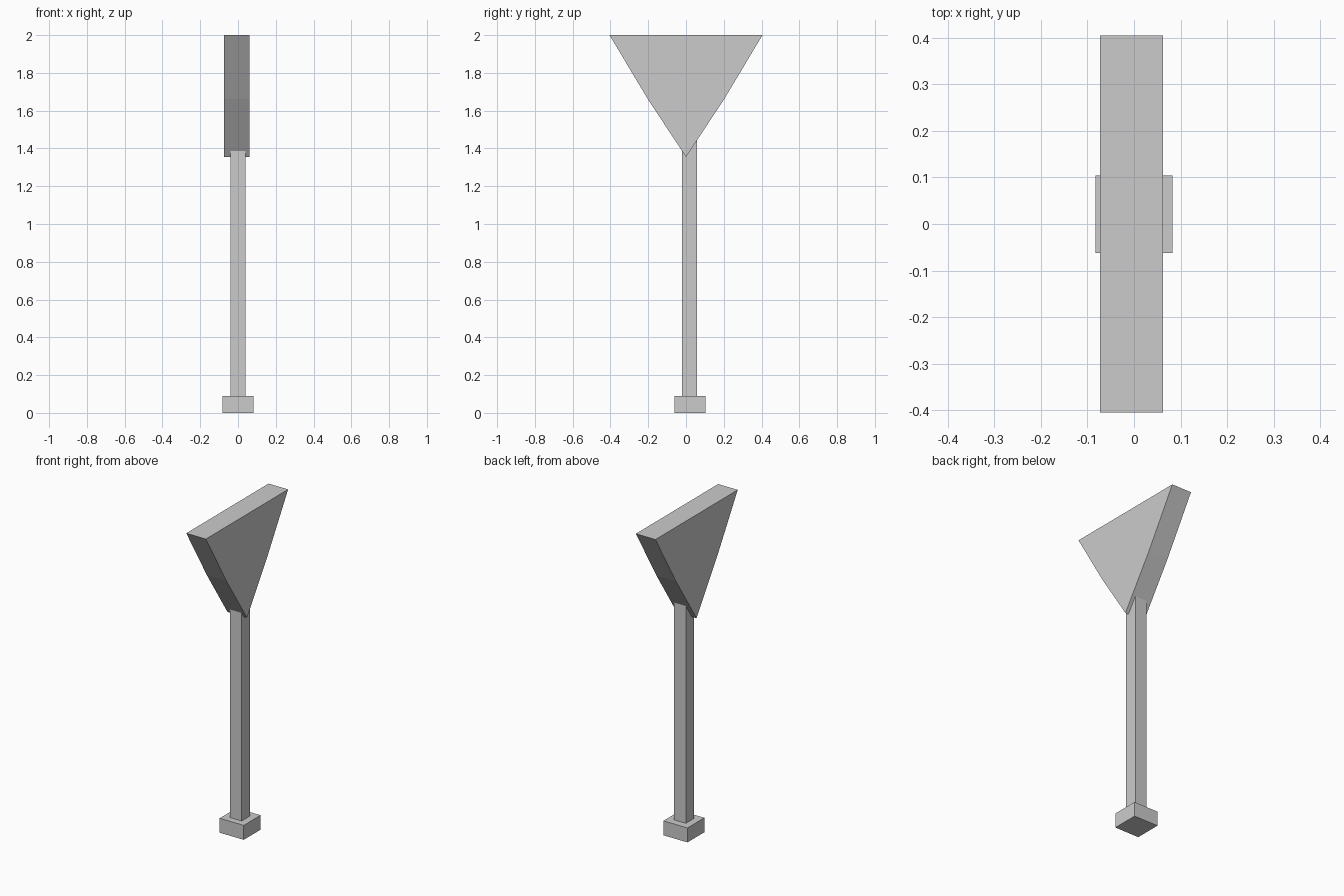
import bpy, bmesh

if "Cube" in bpy.data.objects:
    bpy.data.objects.remove(bpy.data.objects["Cube"])


def prism(name, profile, x0, x1):
    """Extrude a closed (y, z) profile from x0 to x1."""
    bm = bmesh.new()
    face = bm.faces.new([bm.verts.new((x0, y, z)) for y, z in profile])
    res = bmesh.ops.extrude_face_region(bm, geom=[face])
    moved = [v for v in res["geom"] if isinstance(v, bmesh.types.BMVert)]
    bmesh.ops.translate(bm, verts=moved, vec=(x1 - x0, 0, 0))
    bmesh.ops.recalc_face_normals(bm, faces=bm.faces)
    mesh = bpy.data.meshes.new(name)
    bm.to_mesh(mesh)
    bm.free()
    obj = bpy.data.objects.new(name, mesh)
    bpy.context.collection.objects.link(obj)
    return obj


def box(name, half_x, y0, y1, z0, z1):
    return prism(name, [(y0, z0), (y1, z0), (y1, z1), (y0, z1)], -half_x, half_x)


# Square foot and post
box("base", 0.083, -0.062, 0.104, 0.0, 0.09)
box("post", 0.04, -0.021, 0.059, 0.09, 1.46)

# Downward-pointing wedge with slightly bent sides
prism("triangular_head",
      [(0, 1.355), (0.202, 1.661), (0.405, 2.0), (-0.405, 2.0), (-0.202, 1.661)],
      -0.073, 0.062)
